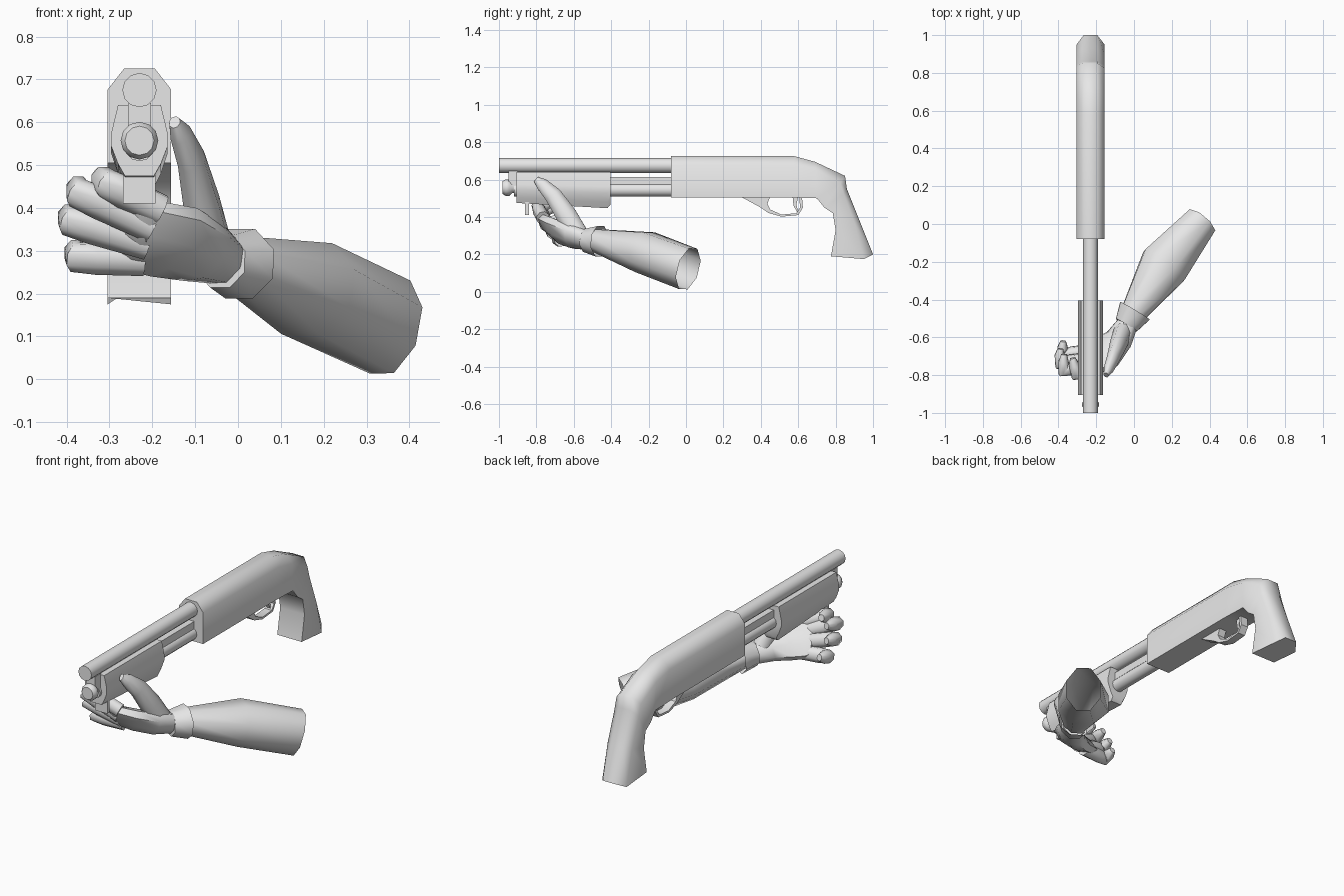
import bpy, bmesh, math
from mathutils import Vector

if "Cube" in bpy.data.objects:
    bpy.data.objects.remove(bpy.data.objects["Cube"])

CX = -0.23  # centre plane of the gun
grey = bpy.data.materials.new("grey")
grey.diffuse_color = (0.8, 0.8, 0.8, 1)
grey.use_nodes = True
grey.node_tree.nodes["Principled BSDF"].inputs["Base Color"].default_value = grey.diffuse_color


def finish(name, bm, angle=60):
    bmesh.ops.recalc_face_normals(bm, faces=bm.faces)
    me = bpy.data.meshes.new(name)
    bm.to_mesh(me)
    bm.free()
    ob = bpy.data.objects.new(name, me)
    bpy.context.collection.objects.link(ob)
    me.materials.append(grey)
    bpy.ops.object.select_all(action='DESELECT')
    ob.select_set(True)
    bpy.context.view_layer.objects.active = ob
    bpy.ops.object.shade_smooth_by_angle(angle=math.radians(angle))
    return ob


def skin(name, rings, cap_start=True, cap_end=True, angle=60):
    """Join rings of points into a tube."""
    bm = bmesh.new()
    vs = [[bm.verts.new(p) for p in r] for r in rings]
    n = len(vs[0])
    for a, b in zip(vs, vs[1:]):
        for i in range(n):
            j = (i + 1) % n
            bm.faces.new((a[i], a[j], b[j], b[i]))
    if cap_start:
        bm.faces.new(vs[0])
    if cap_end:
        bm.faces.new(vs[-1])
    return finish(name, bm, angle)


def limb(name, stations, wide, sides=8, cap_start=True, cap_end=True):
    """Elliptic tube; stations are (centre, half width along 'wide', half depth)."""
    pts = [Vector(s[0]) for s in stations]
    rings = []
    for i, (c, rw, rd) in enumerate(stations):
        t = (pts[min(i + 1, len(pts) - 1)] - pts[max(i - 1, 0)]).normalized()
        w = Vector(wide)
        w = (w - t * w.dot(t)).normalized()
        d = t.cross(w)
        rings.append([pts[i] + w * rw * math.cos(a) + d * rd * math.sin(a)
                      for a in (2 * math.pi * (k + 0.5) / sides for k in range(sides))])
    return skin(name, rings, cap_start, cap_end)


def lathe(name, z, profile, sides=12):
    """Round part along y; profile is (y, radius)."""
    return skin(name, [[(CX + r * math.cos(2 * math.pi * k / sides), y,
                         z + r * math.sin(2 * math.pi * k / sides)) for k in range(sides)]
                       for y, r in profile], angle=50)


def plate(name, outline, half):
    """Side outline in (y, z) given thickness across x."""
    return skin(name, [[(CX + s * half, y, z) for y, z in outline] for s in (-1, 1)], angle=35)


# Barrel, magazine tube and end knob
lathe("barrel", 0.675, [(-1, 0.04), (-0.05, 0.04)])
lathe("magazine_tube", 0.545, [(-0.92, 0.036), (-0.05, 0.036)])
lathe("magazine_knob", 0.557, [(-0.98, 0.034), (-0.965, 0.044), (-0.945, 0.044),
                               (-0.93, 0.03), (-0.9, 0.03)])
plate("barrel_rib", [(-0.9, 0.57), (-0.05, 0.57), (-0.05, 0.615), (-0.9, 0.615)], 0.02)
plate("barrel_clamp", [(-0.95, 0.55), (-0.9, 0.55), (-0.9, 0.645), (-0.95, 0.645)], 0.027)
plate("sling_stud", [(-0.86, 0.41), (-0.84, 0.41), (-0.84, 0.48), (-0.86, 0.48)], 0.038)

# Pump fore-end
half = [(0.034, 0.0), (0.05, 0.17), (0.066, 0.42), (0.066, 0.6), (0.05, 1.0)]
section = half + [(-x, t) for x, t in reversed(half)]
skin("pump_grip", [[(CX + x, y, b + (0.64 - b) * t) for x, t in section]
                   for y, b in ((-0.905, 0.475), (-0.42, 0.447), (-0.405, 0.465))], angle=50)

# Receiver flowing into the pistol grip: bottom and top points in (y, z)
spine = [((-0.08, 0.505), (-0.08, 0.725)), ((0.55, 0.505), (0.58, 0.725)),
         ((0.70, 0.50), (0.69, 0.695)), ((0.74, 0.45), (0.85, 0.62)),
         ((0.785, 0.42), (0.86, 0.55)), ((0.80, 0.33), (0.93, 0.375)),
         ((0.775, 0.19), (1.0, 0.20))]
section = [(0.074, 0), (0.074, 0.78), (0.036, 1), (-0.036, 1), (-0.074, 0.78), (-0.074, 0)]
rings = [[(CX + x, b[0] + (t[0] - b[0]) * f, b[1] + (t[1] - b[1]) * f) for x, f in section]
         for b, t in spine]
for k in (1, 4):
    rings[-1][k] = (rings[-1][k][0], 0.95, 0.175)
skin("receiver_and_grip", rings)

# Trigger guard and trigger
outer = [(0.29, 0.51), (0.40, 0.45), (0.44, 0.422), (0.51, 0.402), (0.60, 0.41), (0.625, 0.45), (0.62, 0.51)]
inner = [(0.605, 0.51), (0.61, 0.45), (0.59, 0.42), (0.51, 0.413), (0.45, 0.44), (0.435, 0.47), (0.45, 0.51)]
plate("trigger_guard", outer + inner, 0.022)
plate("trigger", [(0.57, 0.51), (0.575, 0.46), (0.595, 0.425), (0.60, 0.43), (0.59, 0.465), (0.60, 0.51)], 0.01)

# Sleeve with an open end, and its cuff
side = (0.8, -0.6, 0)
limb("forearm", [((-0.01, -0.48, 0.275), 0.07, 0.065), ((0.16, -0.22, 0.212), 0.142, 0.118),
                 ((0.355, 0.012, 0.122), 0.095, 0.122)], side, cap_end=False)
limb("cuff", [((-0.04, -0.535, 0.275), 0.07, 0.066), ((0.005, -0.46, 0.27), 0.098, 0.088)],
     side, cap_end=False)

# Palm, broad from the first finger down to the last
limb("palm", [((-0.03, -0.52, 0.275), 0.06, 0.052), ((-0.08, -0.61, 0.295), 0.085, 0.055),
              ((-0.15, -0.68, 0.32), 0.115, 0.05), ((-0.235, -0.715, 0.338), 0.115, 0.042),
              ((-0.27, -0.725, 0.345), 0.10, 0.025)], (0.25, -0.65, 0.6))

# Thumb up the near side
limb("thumb", [((-0.06, -0.575, 0.30), 0.06, 0.05), ((-0.085, -0.64, 0.41), 0.06, 0.045),
               ((-0.11, -0.71, 0.515), 0.05, 0.034), ((-0.135, -0.77, 0.575), 0.036, 0.026),
               ((-0.148, -0.80, 0.60), 0.018, 0.014)], (0, -0.6, -0.4))

# Fingers: base, bend and tip
fingers = {
    "first_finger": ((-0.18, -0.765, 0.395), (-0.305, -0.795, 0.455), (-0.325, -0.71, 0.475)),
    "second_finger": ((-0.20, -0.745, 0.355), (-0.375, -0.775, 0.435), (-0.37, -0.69, 0.45)),
    "third_finger": ((-0.21, -0.71, 0.315), (-0.395, -0.735, 0.37), (-0.39, -0.66, 0.385)),
    "last_finger": ((-0.22, -0.67, 0.278), (-0.38, -0.69, 0.285), (-0.375, -0.62, 0.305)),
}
for name, (base, bend, tip) in fingers.items():
    a, b, c = Vector(base), Vector(bend), Vector(tip)
    limb(name, [(a, 0.038, 0.036), (a.lerp(b, 0.7), 0.04, 0.036), (b, 0.036, 0.036),
                (b.lerp(c, 0.5), 0.034, 0.03), (c, 0.018, 0.016)], (0, -0.2, 1))
